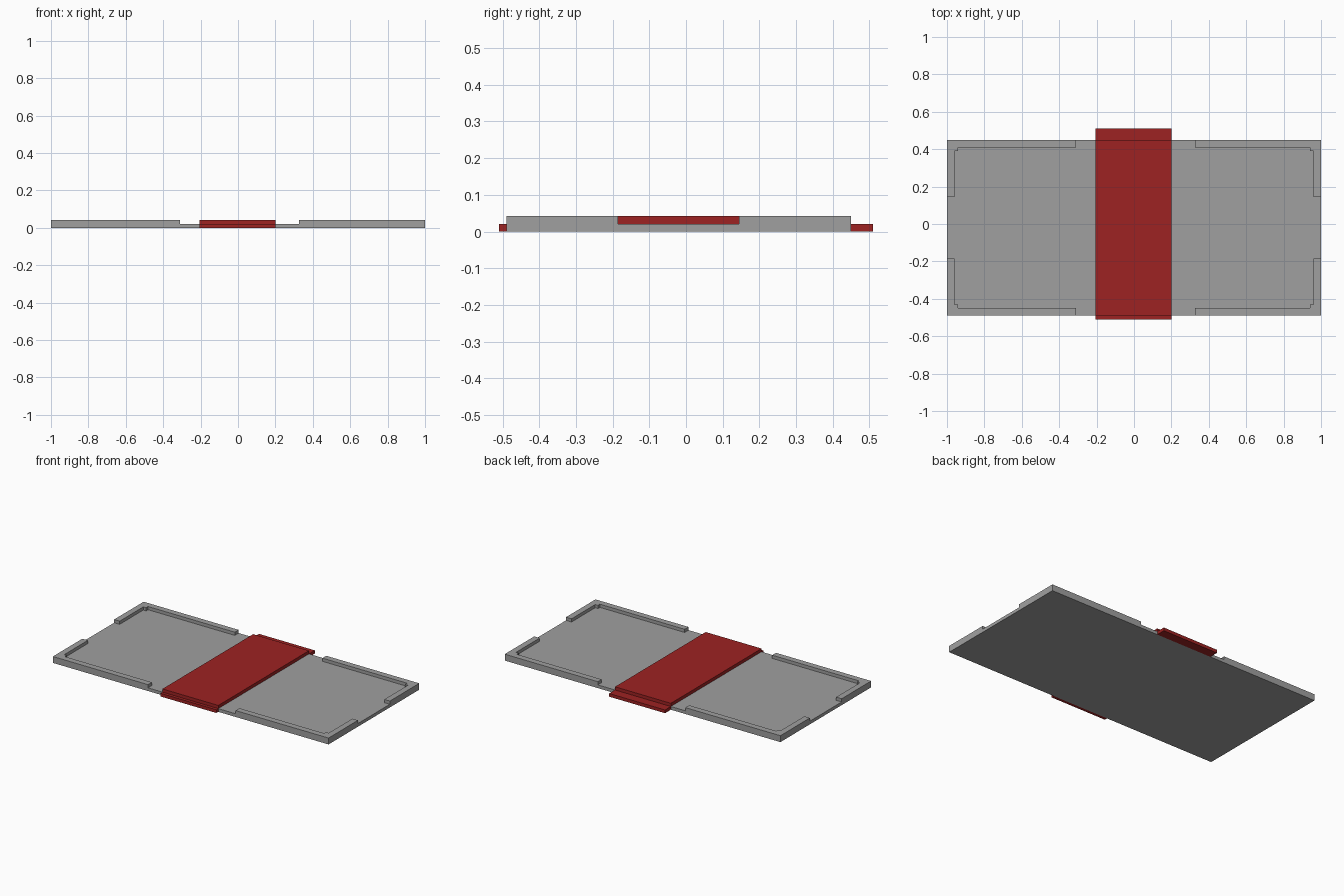
import bpy, bmesh

if "Cube" in bpy.data.objects:
    bpy.data.objects.remove(bpy.data.objects["Cube"])


def material(name, color):
    m = bpy.data.materials.new(name)
    m.diffuse_color = (*color, 1.0)
    m.use_nodes = True
    m.node_tree.nodes["Principled BSDF"].inputs["Base Color"].default_value = m.diffuse_color
    return m


grey = material("grey", (0.35, 0.35, 0.35))
red = material("dark red", (0.34, 0.016, 0.016))


def prism(name, outline, z0, z1, mat):
    """Extrude a flat outline from z0 up to z1."""
    bm = bmesh.new()
    face = bm.faces.new([bm.verts.new((x, y, z0)) for x, y in outline])
    top = bmesh.ops.extrude_face_region(bm, geom=[face])["geom"]
    verts = [v for v in top if isinstance(v, bmesh.types.BMVert)]
    bmesh.ops.translate(bm, verts=verts, vec=(0, 0, z1 - z0))
    bmesh.ops.recalc_face_normals(bm, faces=bm.faces)
    me = bpy.data.meshes.new(name)
    bm.to_mesh(me)
    bm.free()
    me.materials.append(mat)
    ob = bpy.data.objects.new(name, me)
    bpy.context.collection.objects.link(ob)
    return ob


def slab(name, x0, x1, y0, y1, z0, z1, mat):
    return prism(name, [(x0, y0), (x1, y0), (x1, y1), (x0, y1)], z0, z1, mat)


Y0, Y1 = -0.49, 0.45      # front and back edges of the tray
MID = (Y0 + Y1) / 2
HALF = (Y1 - Y0) / 2
STEP, TOP = 0.021, 0.042  # floor and rim heights
RIM, NOTCH = 0.04, 0.02

# Tray floor
slab("tray_floor", -1, 1, Y0, Y1, 0, STEP, grey)

# Raised L-shaped corner rims with a small notch inside each corner
for side, sx, reach in (("left", -1, 0.31), ("right", 1, 0.325)):
    for end, sy in (("front", -1), ("back", 1)):
        profile = [(1, HALF), (reach, HALF), (reach, HALF - RIM),
                   (1 - RIM - NOTCH, HALF - RIM),
                   (1 - RIM - NOTCH, HALF - RIM - NOTCH),
                   (1 - RIM, HALF - RIM - NOTCH),
                   (1 - RIM, 0.165), (1, 0.165)]
        prism(f"corner_rim_{end}_{side}",
              [(sx * x, MID + sy * y) for x, y in profile], STEP, TOP, grey)

# Red band across the middle, with a lower ledge at each end
slab("centre_band", -0.205, 0.2, Y0, Y1, STEP, TOP, red)
slab("front_ledge", -0.205, 0.2, -0.51, Y0, 0, STEP, red)
slab("back_ledge", -0.205, 0.2, Y1, 0.51, 0, STEP, red)
